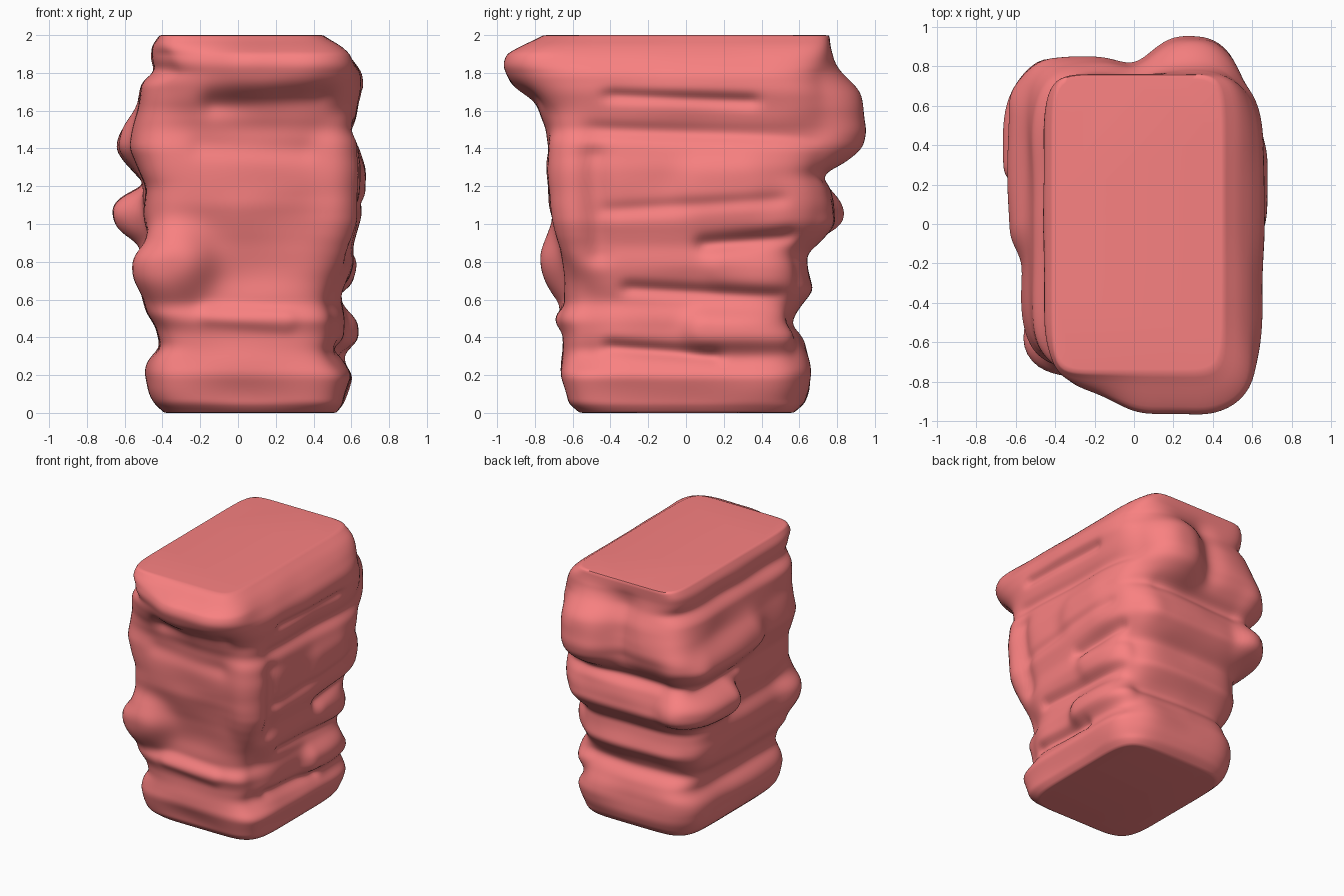
import bpy, bmesh, math
from mathutils import Vector, noise

# Side profiles: (z, offset) for left, right, front and back faces
LEFT = [(0, -.38), (.03, -.43), (.1, -.46), (.22, -.49), (.28, -.48), (.35, -.42), (.46, -.43),
        (.55, -.49), (.7, -.53), (.82, -.52), (.9, -.48), (1.05, -.5), (1.2, -.5), (1.28, -.53),
        (1.4, -.57), (1.55, -.55), (1.75, -.51), (1.81, -.44), (1.87, -.46), (1.95, -.455), (2, -.41)]
RIGHT = [(0, .51), (.03, .56), (.1, .58), (.2, .61), (.26, .57), (.32, .54), (.4, .57), (.5, .57),
         (.58, .55), (.66, .58), (.78, .6), (.88, .6), (1, .64), (1.15, .65), (1.3, .65),
         (1.42, .63), (1.49, .6), (1.58, .63), (1.7, .655), (1.8, .645), (1.9, .58), (1.96, .52), (2, .44)]
FRONT = [(0, -.55), (.03, -.61), (.1, -.63), (.2, -.665), (.33, -.65), (.42, -.65), (.5, -.67),
         (.57, -.63), (.7, -.64), (.9, -.67), (1.1, -.72), (1.3, -.73), (1.4, -.735), (1.5, -.73),
         (1.6, -.75), (1.67, -.79), (1.75, -.83), (1.85, -.86), (1.93, -.83), (2, -.75)]
BACK = [(0, .56), (.03, .61), (.12, .65), (.22, .66), (.3, .65), (.4, .61), (.47, .55), (.53, .58),
        (.65, .67), (.75, .65), (.84, .64), (.92, .72), (1, .79), (1.1, .79), (1.2, .76),
        (1.26, .72), (1.32, .77), (1.4, .82), (1.5, .84), (1.7, .81), (1.8, .77), (1.87, .76), (2, .76)]

# Flat-topped swellings along short segments: start, end, width, height
LUMPS = [
    ((-.38, -.65, .77), (-.34, -.65, .79), .2, .125),
    ((-.5, .3, 1.04), (-.46, .72, 1.06), .14, .165),
    ((-.57, 0, 1.44), (-.57, .55, 1.38), .15, .065),
    ((-.48, .72, 1.34), (-.48, .72, 1.38), .14, .04),
    ((.3, .84, 1.5), (.3, .83, 1.6), .23, .125),
    ((-.3, .8, 1.5), (-.3, .8, 1.55), .22, .015),
    ((.15, -.84, 1.83), (.3, -.84, 1.86), .26, .11),
    ((.58, -.65, .95), (.58, -.65, 1.4), .15, .04),
    ((.56, .1, .43), (.55, .5, .42), .11, .06),
    ((.6, .2, .76), (.6, .55, .74), .10, .025),
    ((.64, .1, 1.2), (.64, .3, 1.2), .15, .03),
    ((.5, .7, 1.05), (.5, .75, 1.05), .14, .02),
    ((-.15, -.66, .53), (.25, -.66, .49), .06, .015),
]
# Creases between the strata
CREASES = [
    ((-.12, -.77, 1.64), (.42, -.77, 1.68), .07, -.045),
    ((.65, -.4, 1.68), (.65, .35, 1.65), .035, -.03),
    ((.62, -.5, 1.5), (.62, .7, 1.45), .04, -.02),
    ((.66, -.42, 1.07), (.66, .5, 1.13), .04, -.02),
    ((.62, .1, .89), (.62, .55, .93), .045, -.045),
    ((.58, -.3, .66), (.58, .5, .61), .04, -.035),
    ((.55, -.4, .35), (.55, .15, .3), .04, -.035),
    ((.62, -.47, .85), (.62, -.49, 1.35), .07, -.04),
    ((.54, -.55, .35), (.54, -.55, .62), .14, -.05),
    ((-.45, -.8, 1.75), (-.45, -.8, 1.95), .18, -.06),
    ((0, .82, 1.45), (0, .78, 1.8), .10, -.03),
    ((-.3, .75, 1.24), (.4, .75, 1.25), .05, -.02),
    ((-.52, .1, 1.2), (-.5, .7, 1.21), .035, -.03),
    ((-.2, -.73, 1.41), (.35, -.74, 1.39), .06, -.015),
]
# Worn back corners
CORNERS = [
    ((.62, .78, .9), (.62, .85, 1.7), .18, -.06),
    ((.58, .68, .1), (.58, .68, .8), .16, -.05),
    ((-.5, .7, .1), (-.52, .72, .8), .16, -.05),
    ((-.5, .82, 1.04), (-.5, .82, 1.06), .14, -.07),
]
FEATURES = [(*f, 3) for f in LUMPS] + [(*f, 2) for f in CREASES + CORNERS]
SIDES, LEVELS = 200, 160


def sample(profile, z):
    """Profile lookup, lightly blurred to round the ledges."""
    def at(h):
        for (z0, a), (z1, b) in zip(profile, profile[1:]):
            if h <= z1:
                return a + (b - a) * max(0, h - z0) / (z1 - z0)
        return profile[-1][1]
    return sum(at(z + .012 * k) for k in range(-2, 3)) / 5


def swell(p):
    total = 0
    for start, end, width, height, power in FEATURES:
        a, d = Vector(start), Vector(end) - Vector(start)
        t = max(0, min(1, (p - a).dot(d) / max(d.length_squared, 1e-6)))
        dist = (p - a - d * t).length
        if dist < 2.5 * width:
            total += height * math.exp(-(dist / width) ** power)
    return total


# Loft the rounded-box cross sections, pushed outward by lumps and creases
bm = bmesh.new()
rings = []
for j in range(LEVELS + 1):
    z = 2 * j / LEVELS
    x0, x1, y0, y1 = (sample(s, z) for s in (LEFT, RIGHT, FRONT, BACK))
    cx, cy, a, b = (x0 + x1) / 2, (y0 + y1) / 2, (x1 - x0) / 2, (y1 - y0) / 2
    fade = min(1, z / .06, (2 - z) / .1)
    power = 6 + 4 * max(0, (z - 1.8) / .2)
    ring = []
    for i in range(SIDES):
        t = math.tau * i / SIDES
        c, s = math.cos(t) * .8, math.sin(t)
        r = (abs(c / a) ** power + abs(s / b) ** power) ** (-1 / power)
        x, y = r * c, r * s
        n = Vector((math.copysign(abs(x / a) ** (power - 1) / a, x),
                    math.copysign(abs(y / b) ** (power - 1) / b, y), 0)).normalized()
        p = Vector((cx + x, cy + y, z))
        grain = .018 * noise.noise(Vector((p.x * 2.5, p.y * 2.5, z * 5)))
        ring.append(bm.verts.new(p + n * (swell(p) + grain) * fade))
    rings.append(ring)


def inset(ring, scale):
    mid = sum((v.co for v in ring), Vector()) / SIDES
    return [bm.verts.new(mid + (v.co - mid) * scale) for v in ring]


# Flat top and bottom with a narrow rim for soft edges
rings = [inset(rings[0], .96)] + rings + [inset(rings[-1], .96)]
for lo, hi in zip(rings, rings[1:]):
    for i in range(SIDES):
        k = (i + 1) % SIDES
        bm.faces.new((lo[i], lo[k], hi[k], hi[i]))
bm.faces.new(rings[-1])
bm.faces.new(rings[0][::-1])

mesh = bpy.data.meshes.new("rock_pillar")
bm.to_mesh(mesh)
bm.free()
rock = bpy.data.objects.new("rock_pillar", mesh)
bpy.context.collection.objects.link(rock)

# Soften the creases so the strata read as worn stone
soften = rock.modifiers.new("soften", 'SMOOTH')
soften.factor, soften.iterations = .5, 3

# Red stone
mat = bpy.data.materials.new("red_stone")
mat.diffuse_color = (.95, .22, .22, 1)
mesh.materials.append(mat)

bpy.context.view_layer.objects.active = rock
rock.select_set(True)
bpy.ops.object.shade_smooth_by_angle(angle=math.radians(85))
